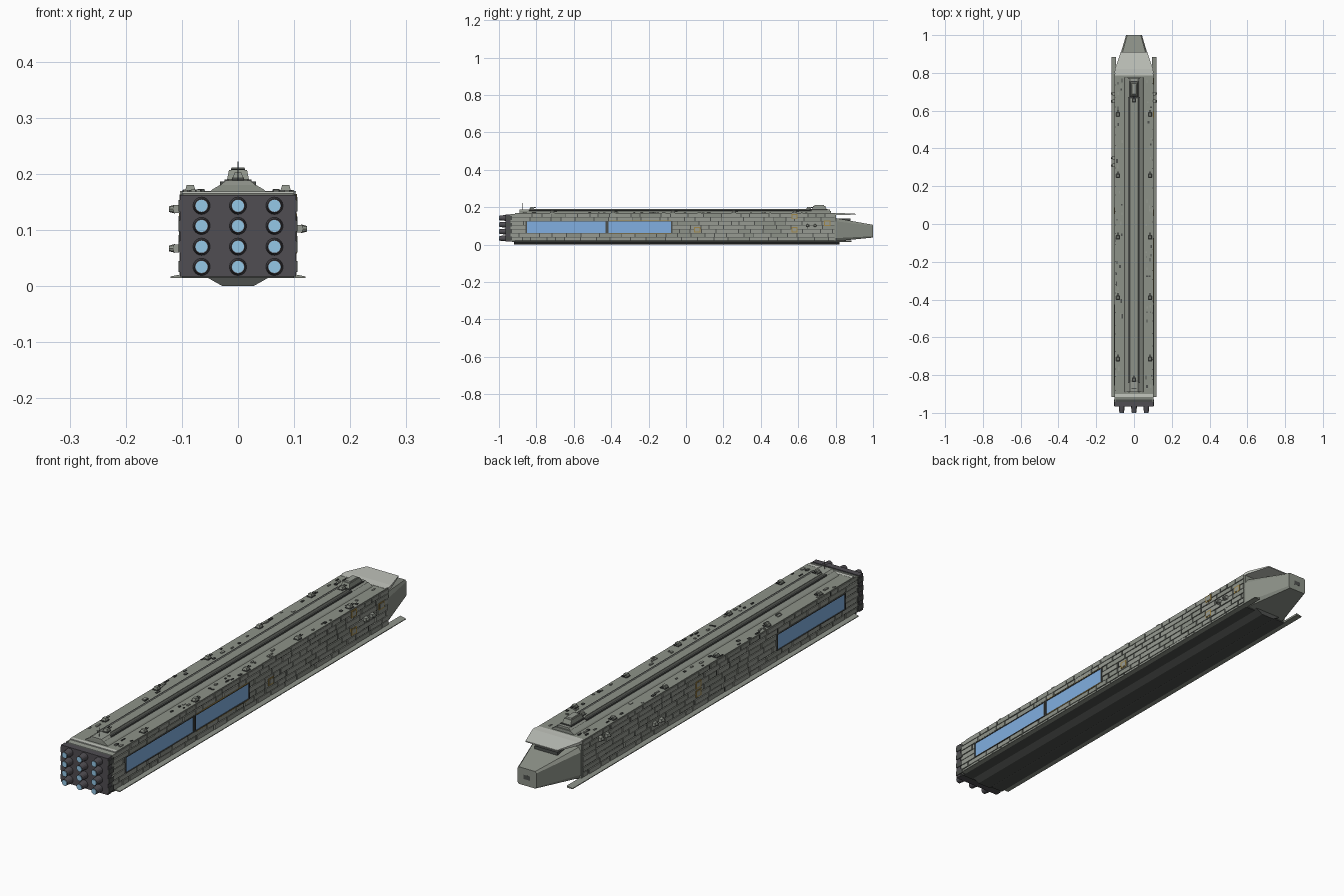
import bpy, bmesh, math, random
from mathutils import Matrix, Vector

if "Cube" in bpy.data.objects:
    bpy.data.objects.remove(bpy.data.objects["Cube"])

random.seed(7)


def material(name, r, g, b):
    m = bpy.data.materials.new(name)
    m.diffuse_color = (r, g, b, 1)
    m.use_nodes = True
    m.node_tree.nodes["Principled BSDF"].inputs["Base Color"].default_value = m.diffuse_color
    return m


HULL = material("hull_grey", 0.27, 0.29, 0.25)
PLATE = material("plate_grey", 0.31, 0.33, 0.29)
LIGHT = material("light_grey", 0.55, 0.57, 0.52)
DARK = material("dark_grey", 0.075, 0.08, 0.075)
ENGINE = material("engine_grey", 0.08, 0.075, 0.085)
BLUE = material("window_blue", 0.22, 0.43, 0.75)
GLOW = material("engine_glow", 0.3, 0.58, 0.8)
GOLD = material("door_gold", 0.36, 0.25, 0.07)


def finish(bm, name, mat):
    bmesh.ops.recalc_face_normals(bm, faces=bm.faces)
    me = bpy.data.meshes.new(name)
    bm.to_mesh(me)
    bm.free()
    me.materials.append(mat)
    ob = bpy.data.objects.new(name, me)
    bpy.context.collection.objects.link(ob)
    return ob


def boxes(name, mat, items):
    """items: (x0, x1, y0, y1, z0, z1[, top taper])"""
    bm = bmesh.new()
    for x0, x1, y0, y1, z0, z1, *t in items:
        k = t[0] if t else 1
        cx, cy = (x0 + x1) / 2, (y0 + y1) / 2
        vs = bmesh.ops.create_cube(bm, size=1)["verts"]
        for v in vs:
            s = k if v.co.z > 0 else 1
            v.co = (cx + v.co.x * (x1 - x0) * s, cy + v.co.y * (y1 - y0) * s,
                    z1 if v.co.z > 0 else z0)
    return finish(bm, name, mat)


def loft(name, mat, sections):
    """sections: (y, [(x, z), ...]) joined in order with capped ends"""
    bm = bmesh.new()
    rings = [[bm.verts.new((x, y, z)) for x, z in pts] for y, pts in sections]
    n = len(rings[0])
    for a, b in zip(rings, rings[1:]):
        for i in range(n):
            bm.faces.new((a[i], a[(i + 1) % n], b[(i + 1) % n], b[i]))
    bm.faces.new(rings[0])
    bm.faces.new(rings[-1])
    return finish(bm, name, mat)


def cylinders(name, mat, items, sides=16):
    """items: (start, end, radius1, radius2)"""
    bm = bmesh.new()
    for a, b, r1, r2 in items:
        a, b = Vector(a), Vector(b)
        d = b - a
        m = Matrix.Translation((a + b) / 2) @ d.to_track_quat('Z', 'Y').to_matrix().to_4x4()
        bmesh.ops.create_cone(bm, cap_ends=True, segments=sides, radius1=r1, radius2=r2,
                              depth=d.length, matrix=m)
    return finish(bm, name, mat)


def rect(w, z0, z1):
    return [(-w, z0), (w, z0), (w, z1), (-w, z1)]


def sym(pts):
    return pts + [(-x, z) for x, z in reversed(pts)]


# Main hull core (dark between plates) and top deck slab
loft("hull_core", DARK, [(-0.945, rect(0.099, 0.017, 0.16)), (-0.9, rect(0.099, 0.017, 0.164)),
                         (0.8, rect(0.099, 0.017, 0.164))])
loft("top_deck", HULL, [(-0.945, rect(0.101, 0.155, 0.158)), (-0.9, rect(0.101, 0.163, 0.168)),
                        (0.81, rect(0.101, 0.163, 0.168))])
boxes("deck_edge_strips", LIGHT, [(-0.1, 0.1, -0.915, -0.9, 0.164, 0.1685),
                                  (-0.1, 0.1, 0.785, 0.8, 0.167, 0.169)])
boxes("hull_front_wall", HULL, [(-0.101, 0.101, 0.795, 0.803, 0.018, 0.166)])

# Keel, belly plate and side fins
loft("keel", DARK, [(y, sym([(w, 0.0), (0.06, 0.018)])) for y, w in ((-0.92, 0.028), (0.82, 0.028))])
boxes("belly_plate", DARK, [(-0.1, 0.1, -0.93, 0.805, 0.014, 0.018)])
for s, n in ((1, "right"), (-1, "left")):
    loft(n + "_fin", HULL, [(y, [(s * 0.095, 0.014), (s * 0.12, 0.014), (s * 0.12, 0.017),
                                 (s * 0.095, 0.022)]) for y in (-0.915, 0.885)])

# Nose wedge, tip port and sloped visor
loft("nose", HULL, [(0.8, sym([(0.09, 0.018), (0.101, 0.035), (0.101, 0.125), (0.09, 0.142)])),
                    (1.0, sym([(0.036, 0.038), (0.042, 0.045), (0.042, 0.1), (0.036, 0.106)]))])
boxes("nose_port", DARK, [(-0.014, 0.014, 0.995, 1.0005, 0.063, 0.08)])
boxes("nose_top_panel", DARK, [(-0.05, 0.05, 0.8, 0.88, 0.115, 0.14)])
loft("visor", LIGHT, [(0.8, rect(0.103, 0.158, 0.169)), (0.82, rect(0.101, 0.158, 0.1695)),
                      (0.91, rect(0.07, 0.161, 0.165))])

# Armour plates in staggered rows, leaving holes for the windows
ROWS = [0.02, 0.04, 0.06, 0.082, 0.104, 0.126, 0.146, 0.165]
WINDOWS = {1: [(-0.85, -0.43), (-0.415, -0.08)], -1: [(-0.85, -0.43)]}


def side_box(s, d0, d1, *yz):
    return (min(s * d0, s * d1), max(s * d0, s * d1), *yz)


plates, lights = [], []
for s in (1, -1):
    for r in range(len(ROWS) - 1):
        y = -0.94
        while y < 0.785:
            end = min(y + random.uniform(0.04, 0.12), 0.797)
            spans = [(y + 0.0025, end - 0.0025)]
            if 2 <= r <= 4:
                for a, b in WINDOWS[s]:
                    spans = [q for p, e in spans for q in ((p, min(e, a - 0.008)), (max(p, b + 0.008), e))
                             if q[1] - q[0] > 0.004]
            for p, e in spans:
                box = side_box(s, 0.097, random.choice((0.102, 0.103, 0.104)), p, e,
                               ROWS[r] + 0.0015, ROWS[r + 1] - 0.0015)
                (lights if random.random() < 0.3 else plates).append(box)
            y = end
boxes("side_plates", PLATE, plates)
boxes("side_plates_worn", HULL, lights)

# Long side windows with frames
glass, frames = [], []
for s in (1, -1):
    for a, b in WINDOWS[s]:
        glass.append(side_box(s, 0.097, 0.102, a, b, 0.062, 0.124))
        for z in (0.06, 0.123):
            frames.append(side_box(s, 0.097, 0.105, a - 0.005, b + 0.005, z, z + 0.003))
        for y in (a - 0.005, b):
            frames.append(side_box(s, 0.097, 0.105, y, y + 0.005, 0.06, 0.126))
boxes("side_windows", BLUE, glass)
boxes("window_frames", DARK, frames)
boxes("window_trim", GOLD, [side_box(1, 0.1, 0.1055, -0.41, -0.08, z, z + 0.002) for z in (0.058, 0.126)])

# Gold framed airlock doors
doors, panels = [], []
for s, y, z in ((1, 0.06, 0.08), (1, 0.58, 0.15), (1, 0.58, 0.08), (1, 0.755, 0.115),
                (-1, 0.07, 0.082), (-1, 0.07, 0.116)):
    doors.append(side_box(s, 0.1, 0.105, y - 0.017, y + 0.017, z - 0.014, z + 0.014))
    panels.append(side_box(s, 0.1, 0.106, y - 0.011, y + 0.011, z - 0.009, z + 0.009))
boxes("airlock_frames", GOLD, doors)
boxes("airlock_doors", PLATE, panels)

# Raised stepped spine along the top
loft("spine", HULL, [(y, sym([(0.052, 0.166), (0.046, 0.172), (0.032, 0.18)])) for y in (-0.89, 0.775)])
loft("spine_ridge", PLATE, [(-0.89, sym([(0.032, 0.179), (0.022, 0.188)])),
                            (0.77, sym([(0.032, 0.179), (0.022, 0.188)]))])
boxes("spine_track", DARK, [(s * 0.028 - 0.004, s * 0.028 + 0.004, -0.84, 0.67, 0.18, 0.186) for s in (1, -1)])
boxes("spine_cap", HULL, [(-0.018, 0.018, -0.84, 0.67, 0.187, 0.191, 0.98)])

# Command tower
boxes("command_tower", HULL, [(-0.02, 0.02, 0.672, 0.752, 0.187, 0.207, 0.8)])
boxes("tower_roof", PLATE, [(-0.013, 0.013, 0.685, 0.74, 0.206, 0.211, 0.9)])
boxes("tower_base", DARK, [(-0.024, 0.024, 0.665, 0.757, 0.186, 0.19)])

# Deck gun turrets with twin barrels
spots = [(s * 0.085, y, 0.167) for s in (1, -1) for y in (0.58, 0.255, -0.07, -0.39, -0.715)]
spots += [(0, 0.655, 0.189), (0, -0.825, 0.189)]
boxes("turret_bases", DARK, [(x - 0.011, x + 0.011, y - 0.012, y + 0.012, z, z + 0.004) for x, y, z in spots])
boxes("turret_heads", HULL, [(x - 0.009, x + 0.009, y - 0.01, y + 0.01, z + 0.004, z + 0.013, 0.7)
                             for x, y, z in spots])
cylinders("turret_barrels", DARK, [((x + d, y, z + 0.009), (x + d, y + 0.024, z + 0.01), 0.0015, 0.0015)
                                   for x, y, z in spots for d in (-0.004, 0.004)], 6)

# Side guns
guns = [(1, 0.69, 0.102), (1, 0.65, 0.102), (-1, 0.69, 0.137), (-1, 0.65, 0.137),
        (-1, 0.35, 0.067), (-1, 0.31, 0.067)]
boxes("side_gun_mounts", PLATE, [side_box(s, 0.1, 0.115, y - 0.009, y + 0.009, z - 0.007, z + 0.007)
                                 for s, y, z in guns])
cylinders("side_gun_heads", HULL, [((s * 0.112, y, z), (s * 0.123, y, z), 0.008, 0.005)
                                   for s, y, z in guns], 8)

# Small deck fittings
fit = []
for i in range(70):
    x = random.choice((-1, 1)) * random.uniform(0.062, 0.097)
    y = random.uniform(-0.87, 0.76)
    w, l = random.uniform(0.002, 0.005), random.uniform(0.003, 0.012)
    fit.append((x - w, x + w, y - l, y + l, 0.167, random.uniform(0.17, 0.173)))
boxes("deck_fittings", DARK, fit[:35])
boxes("deck_hatches", PLATE, fit[35:])

# Aft antenna
cylinders("antenna", DARK, [((0, -0.872, 0.185), (0, -0.872, 0.222), 0.0014, 0.001),
                            ((-0.012, -0.872, 0.208), (0.012, -0.872, 0.208), 0.001, 0.001)], 6)

# Engine block with a grid of nozzles
boxes("engine_block", ENGINE, [(-0.103, 0.103, -0.966, -0.942, 0.017, 0.162)])
boxes("engine_side_ribs", DARK, [side_box(s, 0.1, 0.106, -0.964, -0.93, z, z + 0.02)
                                 for s in (1, -1) for z in (0.025, 0.06, 0.097, 0.133)])
grid = [(x, z) for x in (-0.065, 0, 0.065) for z in (0.034, 0.07, 0.107, 0.143)]
cylinders("engine_nozzles", ENGINE, [((x, -0.96, z), (x, -0.998, z), 0.016, 0.0125) for x, z in grid])
cylinders("engine_glow_discs", GLOW, [((x, -0.99, z), (x, -1.0, z), 0.0108, 0.0108) for x, z in grid])
